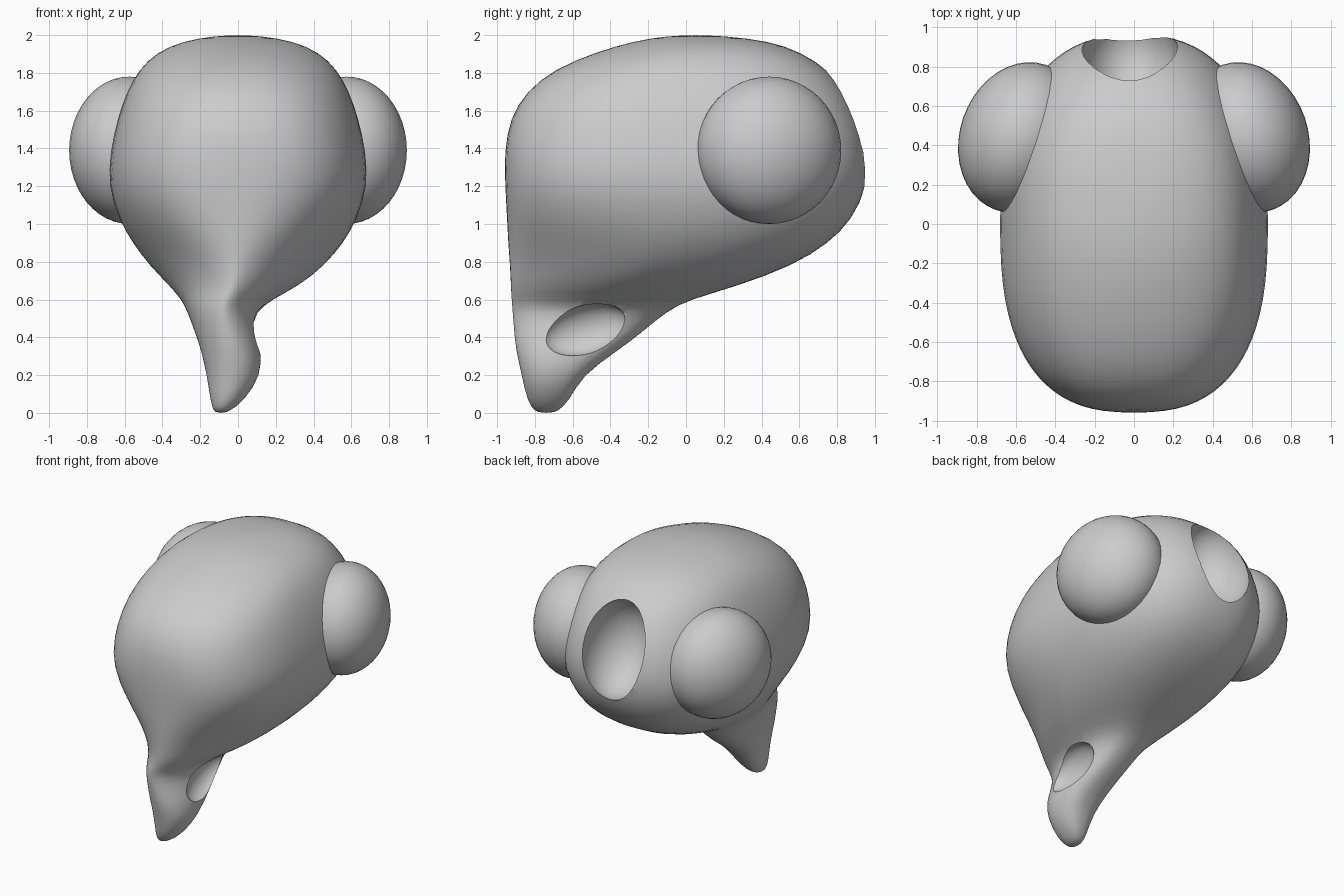
import bpy, bmesh, math

if "Cube" in bpy.data.objects:
    bpy.data.objects.remove(bpy.data.objects["Cube"])

# Body sections: z, front y, back y, widest y, left width, right width, front exponent
SECTIONS = [
    (0.005, -0.80, -0.68, -0.74, 0.13, -0.05, 2.0),
    (0.06, -0.84, -0.62, -0.73, 0.145, 0.03, 2.0),
    (0.20, -0.87, -0.55, -0.70, 0.165, 0.125, 2.1),
    (0.33, -0.90, -0.36, -0.66, 0.195, 0.12, 2.1),
    (0.42, -0.91, -0.24, -0.58, 0.225, 0.105, 2.0),
    (0.54, -0.92, -0.10, -0.48, 0.27, 0.10, 1.8),
    (0.60, -0.925, 0.02, -0.42, 0.30, 0.18, 1.65),
    (0.67, -0.93, 0.27, -0.32, 0.36, 0.32, 1.55),
    (0.78, -0.935, 0.57, -0.18, 0.47, 0.46, 1.6),
    (0.90, -0.945, 0.76, -0.08, 0.56, 0.56, 1.85),
    (1.02, -0.95, 0.88, -0.03, 0.63, 0.63, 2.2),
    (1.20, -0.96, 0.965, 0.0, 0.69, 0.69, 2.6),
    (1.38, -0.965, 0.975, 0.0, 0.68, 0.68, 2.6),
    (1.56, -0.935, 0.925, 0.0, 0.64, 0.64, 2.5),
    (1.70, -0.85, 0.85, 0.0, 0.59, 0.59, 2.4),
    (1.82, -0.70, 0.75, 0.02, 0.525, 0.525, 2.2),
    (1.91, -0.48, 0.61, 0.04, 0.43, 0.43, 2.0),
    (1.97, -0.27, 0.44, 0.05, 0.29, 0.29, 2.0),
    (1.995, -0.10, 0.20, 0.05, 0.12, 0.12, 2.0),
]
SEGS = 40


def power(v, e):
    return math.copysign(abs(v) ** e, v)


def section_ring(bm, z, yf, yb, ym, wl, wr, nf):
    """One horizontal superellipse with its own front, back, left and right extents."""
    cx, w = (wr - wl) / 2, (wr + wl) / 2
    ring = []
    for i in range(SEGS):
        a = 2 * math.pi * i / SEGS
        c, s = math.cos(a), math.sin(a)
        n = nf if s < 0 else 2.4
        depth = ym - yf if s < 0 else yb - ym
        ring.append(bm.verts.new((cx + w * power(c, 2 / n), ym + depth * power(s, 2 / n), z)))
    return ring


def ellipsoid(name, loc, scale, rot):
    bpy.ops.mesh.primitive_uv_sphere_add(segments=40, ring_count=24, location=loc, rotation=rot)
    ob = bpy.context.object
    ob.name = name
    ob.scale = scale
    bpy.ops.object.shade_smooth()
    return ob


# Body with its drooping keel, lofted upwards
bm = bmesh.new()
rings = [section_ring(bm, *s) for s in SECTIONS]
for lo, hi in zip(rings, rings[1:]):
    for i in range(SEGS):
        j = (i + 1) % SEGS
        bm.faces.new((lo[i], lo[j], hi[j], hi[i]))
for ring, z in ((rings[0], 0.0), (rings[-1], 2.0)):
    centre = sum((v.co.xy for v in ring), ring[0].co.xy * 0) / SEGS
    pole = bm.verts.new((centre.x, centre.y, z))
    for i in range(SEGS):
        bm.faces.new((ring[i], ring[(i + 1) % SEGS], pole))
bmesh.ops.recalc_face_normals(bm, faces=bm.faces)
mesh = bpy.data.meshes.new("body")
bm.to_mesh(mesh)
bm.free()
body = bpy.data.objects.new("body", mesh)
bpy.context.collection.objects.link(body)

# Cutters: oval hollow facing backwards and slightly up, and a dent in the keel's right side
cutters = [
    ellipsoid("hollow_cutter", (-0.02, 0.83, 1.49), (0.25, 0.28, 0.35), (math.radians(20), 0, 0)),
    ellipsoid("keel_dent_cutter", (0.13, -0.53, 0.44), (0.11, 0.23, 0.13), (math.radians(15), 0, 0)),
]
bpy.context.view_layer.update()

bpy.ops.object.select_all(action='DESELECT')
bpy.context.view_layer.objects.active = body
body.select_set(True)
sub = body.modifiers.new("smooth", 'SUBSURF')
sub.levels = sub.render_levels = 1
bpy.ops.object.modifier_apply(modifier=sub.name)
for cutter in cutters:
    cutter.hide_render = True
    cut = body.modifiers.new("cut", 'BOOLEAN')
    cut.operation = 'DIFFERENCE'
    cut.solver = 'EXACT'
    cut.object = cutter
    bpy.ops.object.modifier_apply(modifier=cut.name)
    bpy.data.objects.remove(cutter, do_unlink=True)
bpy.ops.object.shade_smooth_by_angle(angle=math.radians(40))

# Bulging side lobes, turned slightly backwards
for name, side in (("left_lobe", -1), ("right_lobe", 1)):
    ellipsoid(name, (side * 0.575, 0.44, 1.39), (0.31, 0.39, 0.39), (0, 0, side * math.radians(19)))
